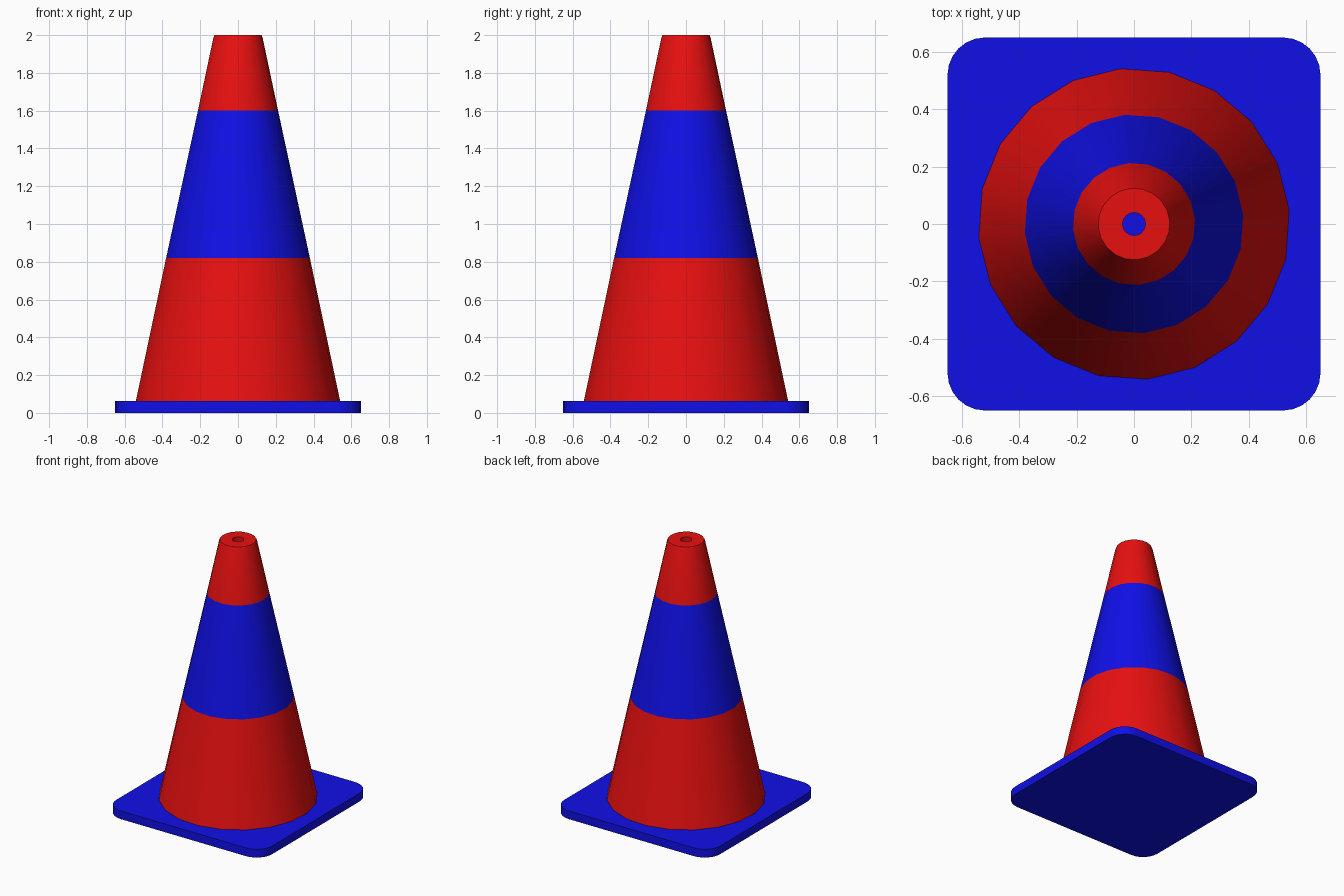
import bpy, bmesh, math

cube = bpy.data.objects.get("Cube")
if cube:
    bpy.data.objects.remove(cube, do_unlink=True)


def make_material(name, colour):
    mat = bpy.data.materials.new(name)
    mat.use_nodes = True
    mat.diffuse_color = colour
    mat.node_tree.nodes["Principled BSDF"].inputs["Base Color"].default_value = colour
    return mat


red = make_material("red", (0.8, 0.005, 0.005, 1))
blue = make_material("blue", (0.005, 0.005, 0.8, 1))


def finish(name, bm, mats):
    bmesh.ops.recalc_face_normals(bm, faces=bm.faces)
    mesh = bpy.data.meshes.new(name)
    bm.to_mesh(mesh)
    bm.free()
    for mat in mats:
        mesh.materials.append(mat)
    obj = bpy.data.objects.new(name, mesh)
    bpy.context.collection.objects.link(obj)
    bpy.ops.object.select_all(action="DESELECT")
    obj.select_set(True)
    bpy.context.view_layer.objects.active = obj
    bpy.ops.object.shade_smooth_by_angle(angle=math.radians(35))
    return obj


# Square foot plate with rounded corners
HALF, CORNER, THICK, STEPS = 0.65, 0.13, 0.062, 6
bm = bmesh.new()
outline = []
for quarter in range(4):
    middle = math.radians(45 + 90 * quarter)
    cx = math.copysign(HALF - CORNER, math.cos(middle))
    cy = math.copysign(HALF - CORNER, math.sin(middle))
    for i in range(STEPS + 1):
        a = math.radians(90 * (quarter + i / STEPS))
        outline.append(bm.verts.new((cx + CORNER * math.cos(a), cy + CORNER * math.sin(a), 0)))
bottom = bm.faces.new(outline)
top = bmesh.ops.extrude_face_region(bm, geom=[bottom], use_keep_orig=True)
bmesh.ops.translate(bm, vec=(0, 0, THICK),
                    verts=[g for g in top["geom"] if isinstance(g, bmesh.types.BMVert)])
finish("foot_plate", bm, [blue])

# Cone body turned from a profile, with a bore open at the tip
SIDES, PHASE = 20, math.radians(5)
profile = [(0.543, THICK), (0.382, 0.82), (0.213, 1.6), (0.131, 1.985),
           (0.125, 2.0), (0.04, 2.0), (0.04, THICK)]
bm = bmesh.new()
rings = []
for r, z in profile:
    angles = [PHASE + math.tau * i / SIDES for i in range(SIDES)]
    rings.append([bm.verts.new((r * math.cos(a), r * math.sin(a), z)) for a in angles])
for band, (low, high) in enumerate(zip(rings, rings[1:])):
    for i in range(SIDES):
        j = (i + 1) % SIDES
        face = bm.faces.new((low[i], low[j], high[j], high[i]))
        face.material_index = 1 if band == 1 else 0
finish("cone_body", bm, [red, blue])
